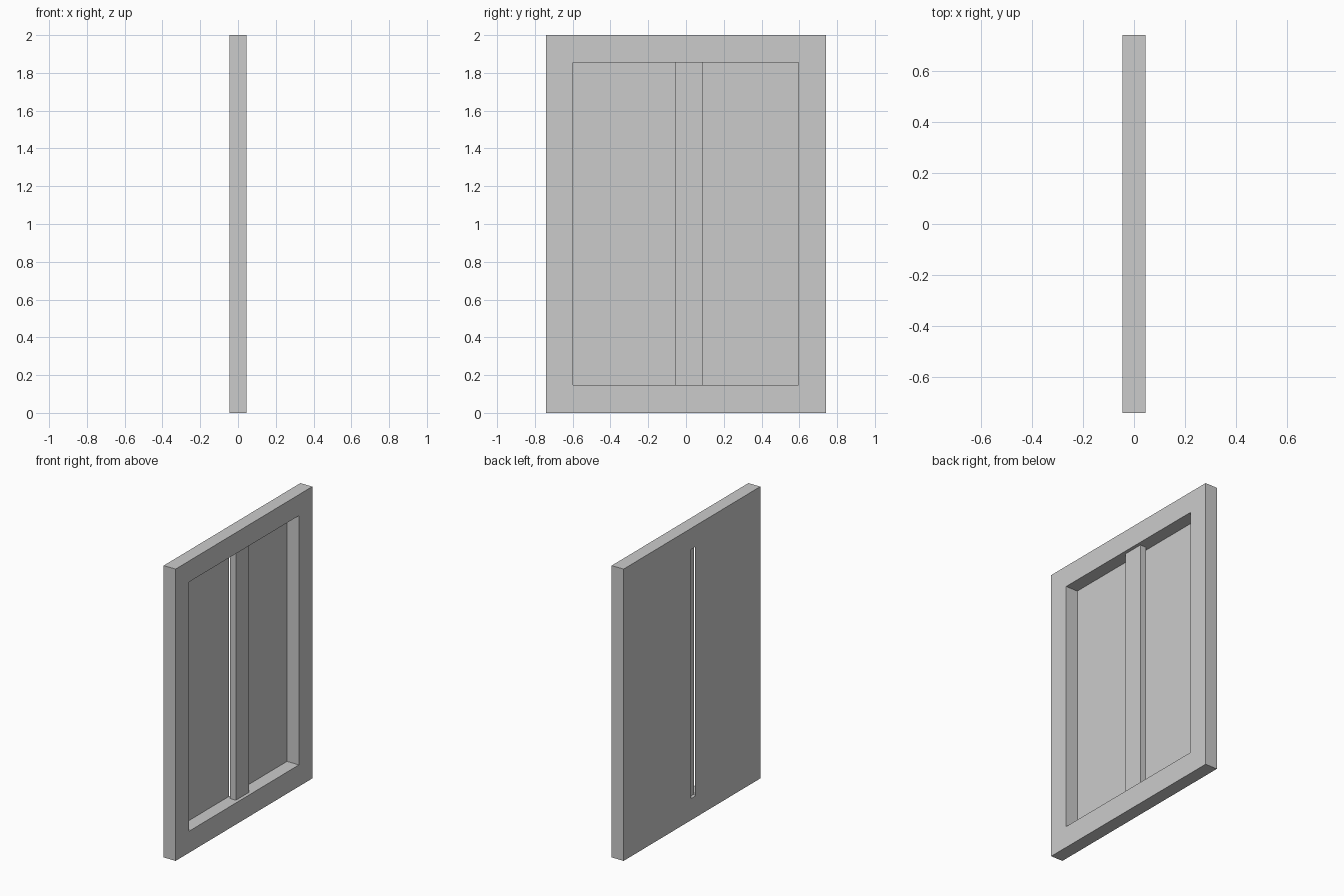
import bpy, bmesh

if "Cube" in bpy.data.objects:
    bpy.data.objects.remove(bpy.data.objects["Cube"])

Y0, Y1, Z0, Z1 = -0.597, 0.595, 0.148, 1.856   # opening
D = 0.045                                      # half depth


def finish(name, bm):
    bmesh.ops.recalc_face_normals(bm, faces=bm.faces)
    me = bpy.data.meshes.new(name)
    bm.to_mesh(me)
    bm.free()
    ob = bpy.data.objects.new(name, me)
    bpy.context.collection.objects.link(ob)
    return ob


def rect(bm, x, y0, y1, z0, z1):
    return [bm.verts.new((x, y, z)) for y, z in ((y0, z0), (y1, z0), (y1, z1), (y0, z1))]


# Outer frame: rectangular ring with a through opening
bm = bmesh.new()
loops = [rect(bm, D, -0.74, 0.74, 0, 2), rect(bm, D, Y0, Y1, Z0, Z1),
         rect(bm, -D, Y0, Y1, Z0, Z1), rect(bm, -D, -0.74, 0.74, 0, 2)]
for k in range(4):
    a, b = loops[k], loops[(k + 1) % 4]
    for i in range(4):
        j = (i + 1) % 4
        bm.faces.new((a[i], a[j], b[j], b[i]))
finish("frame", bm)

# Centre bar, thinner than the frame and set inside the opening
bm = bmesh.new()
bmesh.ops.create_cube(bm, size=1)
for v in bm.verts:
    v.co.x *= 0.045
    v.co.y = 0.0165 + v.co.y * 0.143
    v.co.z = (Z0 + Z1) / 2 + v.co.z * (Z1 - Z0)
finish("centre_bar", bm)

# Thin panes flush with the back, leaving a narrow slit behind the bar
for name, a, b in (("left_pane", Y0, -0.033), ("right_pane", 0.011, Y1)):
    bm = bmesh.new()
    bm.faces.new(rect(bm, -D, a, b, Z0, Z1))
    finish(name, bm)
